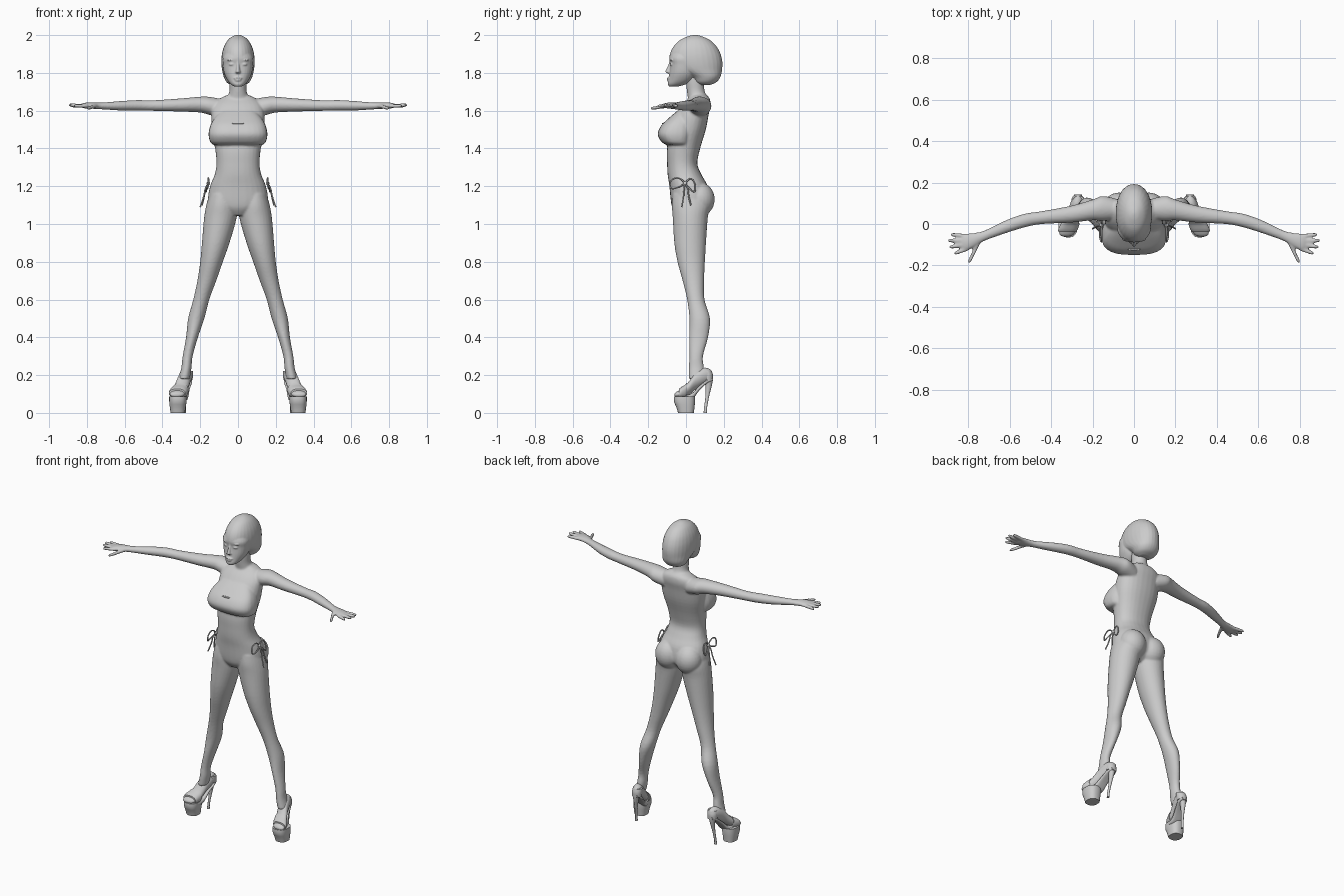
import bpy, bmesh
from math import sin, cos, pi
from mathutils import Vector

AXES = {'z': (0, 1), 'x': (1, 2), 'y': (0, 2)}  # axis of travel -> section plane


def spline(rows, steps=4):
    """Catmull-Rom interpolation of section rows."""
    out = []
    for i in range(len(rows) - 1):
        q = [rows[max(0, min(len(rows) - 1, i + k))] for k in (-1, 0, 1, 2)]
        for j in range(steps):
            t = j / steps
            out.append([0.5 * (2 * b + (c - a) * t + (2 * a - 5 * b + 4 * c - d) * t * t
                               + (3 * b - a - 3 * c + d) * t ** 3) for a, b, c, d in zip(*q)])
    return out + [list(rows[-1])]


def loft(bm, rows, axis='z', sides=(1,), p=2.0, n=28, steps=4):
    """Skin sections (cx, cy, cz, half_a, half_b); sides=(1,-1) mirrors in x."""
    i, j = AXES[axis]
    for s in sides:
        rings = []
        for r in spline(rows, steps):
            ring = []
            for k in range(n):
                c, d = cos(2 * pi * k / n), sin(2 * pi * k / n)
                v = Vector(r[:3])
                v[i] += max(r[3], .001) * abs(c) ** (2 / p) * (1 if c > 0 else -1)
                v[j] += max(r[4], .001) * abs(d) ** (2 / p) * (1 if d > 0 else -1)
                v.x *= s
                ring.append(bm.verts.new(v))
            rings.append(ring)
        for a, b in zip(rings, rings[1:]):
            for k in range(n):
                bm.faces.new((a[k], a[(k + 1) % n], b[(k + 1) % n], b[k]))
        bm.faces.new(rings[0])
        bm.faces.new(rings[-1])


def upright(rows):
    """(z, half_width, y_front, y_back) -> centred sections."""
    return [(0, (f + b) / 2, z, w, (b - f) / 2) for z, w, f, b in rows]


def ball(bm, c, r, sides=(1,)):
    for s in sides:
        vs = bmesh.ops.create_uvsphere(bm, u_segments=24, v_segments=14, radius=1)['verts']
        for v in vs:
            v.co = Vector((s * c[0] + v.co.x * r[0], c[1] + v.co.y * r[1], c[2] + v.co.z * r[2]))


def finish(bm, name, voxel=0, smooth=4):
    bmesh.ops.recalc_face_normals(bm, faces=bm.faces)
    me = bpy.data.meshes.new(name)
    bm.to_mesh(me)
    bm.free()
    ob = bpy.data.objects.new(name, me)
    bpy.context.collection.objects.link(ob)
    if voxel:
        m = ob.modifiers.new('fuse', 'REMESH')
        m.mode, m.voxel_size, m.use_smooth_shade = 'VOXEL', voxel, True
        m = ob.modifiers.new('soften', 'SMOOTH')
        m.factor, m.iterations = 0.5, smooth
    else:
        bpy.ops.object.select_all(action='DESELECT')
        ob.select_set(True)
        bpy.context.view_layer.objects.active = ob
        bpy.ops.object.shade_smooth_by_angle(angle=0.8)
    return ob


LR = (1, -1)

# body: torso
bm = bmesh.new()
loft(bm, upright([(1.045, .05, -.045, .06), (1.08, .12, -.07, .10), (1.12, .158, -.08, .125),
                  (1.2, .148, -.088, .115), (1.26, .124, -.097, .083), (1.32, .114, -.1, .06),
                  (1.4, .121, -.1, .075), (1.5, .138, -.08, .105), (1.58, .14, -.055, .12),
                  (1.63, .13, -.02, .13), (1.665, .095, .015, .125), (1.685, .05, .025, .105)]), p=2.25)
# bust with bandeau
loft(bm, upright([(1.42, .132, -.105, .03), (1.435, .148, -.13, .03), (1.475, .156, -.15, .04),
                  (1.52, .147, -.132, .04), (1.56, .125, -.092, .04), (1.6, .09, -.045, .04)]), p=2.8)
# buttocks
ball(bm, (.072, .072, 1.13), (.082, .08, .09), LR)
# neck
loft(bm, upright([(1.63, .09, .01, .13), (1.665, .062, .01, .12), (1.7, .046, .005, .1),
                  (1.75, .045, .0, .095), (1.8, .045, .0, .1)]))
# legs: z, x_inner, x_outer, y_front, y_back
leg = [(1.16, .02, .15, -.07, .1), (1.1, .008, .168, -.075, .125), (1.03, .008, .18, -.07, .115),
       (.9, .045, .191, -.062, .106), (.8, .08, .2, -.045, .1), (.7, .115, .215, -.018, .096),
       (.6, .152, .237, .006, .098), (.5, .178, .264, .018, .127), (.4, .212, .275, .017, .117),
       (.3, .24, .293, .018, .09), (.24, .246, .3, .015, .095), (.18, .255, .315, .015, .1)]
loft(bm, [((a + b) / 2, (f + k) / 2, z, (b - a) / 2, (k - f) / 2) for z, a, b, f, k in leg], sides=LR)
# arms and palms
loft(bm, [(.08, .07, 1.61, .05, .05), (.15, .075, 1.625, .06, .048), (.2, .068, 1.632, .05, .042),
          (.3, .048, 1.63, .041, .035), (.45, .03, 1.627, .031, .028), (.53, .016, 1.628, .033, .028),
          (.62, -.014, 1.626, .031, .025), (.72, -.056, 1.625, .025, .018), (.77, -.077, 1.627, .034, .017),
          (.81, -.088, 1.627, .041, .015), (.828, -.09, 1.627, .03, .01)], 'x', LR)
# fingers and thumb: start xy, end xy, end z
for x0, y0, x1, y1, z1 in ((.80, -.06, .885, -.05, 1.625), (.81, -.08, .898, -.08, 1.63),
                           (.81, -.1, .892, -.112, 1.63), (.80, -.118, .868, -.143, 1.625),
                           (.75, -.09, .797, -.188, 1.612)):
    rows = []
    for t, r in ((0, .011), (.5, .0105), (.9, .009), (1, .004)):
        rows.append((x0 + (x1 - x0) * t, y0 + (y1 - y0) * t, 1.625 + (z1 - 1.625) * t, r, r))
    loft(bm, rows, 'y' if x0 < .76 else 'x', LR, n=12)
finish(bm, 'body', .006, 5)

# head: cranium, face, nose, lips, brow, ears
bm = bmesh.new()
loft(bm, upright([(1.735, .035, .07, .125), (1.75, .06, .045, .16), (1.78, .076, .02, .183),
                  (1.82, .085, -.06, .191), (1.86, .088, -.087, .192), (1.9, .085, -.085, .183),
                  (1.94, .074, -.066, .162), (1.975, .053, -.03, .125), (1.995, .026, .015, .08),
                  (2.001, .004, .045, .055)]), p=2.1)
loft(bm, upright([(1.727, .018, -.088, -.045), (1.74, .038, -.096, 0), (1.765, .058, -.092, .04),
                  (1.8, .074, -.088, .06), (1.845, .08, -.084, .06), (1.88, .08, -.088, .06),
                  (1.92, .06, -.07, .06)]), p=2.15)
loft(bm, upright([(1.797, .012, -.096, -.07), (1.805, .014, -.11, -.07), (1.815, .011, -.107, -.07),
                  (1.85, .007, -.091, -.07), (1.87, .006, -.088, -.07)]), n=12)
ball(bm, (0, -.091, 1.772), (.022, .01, .006))
ball(bm, (0, -.09, 1.761), (.018, .011, .006))
ball(bm, (.032, -.076, 1.845), (.016, .009, .007), LR)
ball(bm, (.034, -.074, 1.868), (.024, .011, .005), LR)
finish(bm, 'head', .004, 3)

# bandeau seam
bm = bmesh.new()
ball(bm, (0, -.121, 1.532), (.033, .006, .004))
finish(bm, 'bandeau_seam')

# feet
bm = bmesh.new()
loft(bm, [(.27, .138, .2, .012, .02), (.272, .122, .2, .026, .034), (.277, .09, .193, .033, .045),
          (.288, .05, .168, .034, .045), (.302, .015, .13, .038, .036), (.316, -.02, .106, .042, .024),
          (.325, -.05, .097, .034, .015), (.328, -.06, .095, .014, .006)], 'y', LR)
finish(bm, 'feet')

# shoe platforms
bm = bmesh.new()
loft(bm, [(.319, 0, 0, .038, .042), (.319, -.003, .03, .042, .048), (.318, -.008, .06, .046, .056),
          (.318, -.008, .088, .046, .056)], sides=LR, p=2.5, steps=2)
finish(bm, 'shoe_platforms')

# arched soles
bm = bmesh.new()
loft(bm, [(.27, .142, .178, .018, .008), (.273, .11, .165, .03, .01), (.285, .07, .13, .03, .012),
          (.3, .03, .085, .036, .018), (.315, -.015, .075, .044, .015)], 'y', LR, p=3)
finish(bm, 'shoe_soles')

# heels
bm = bmesh.new()
loft(bm, [(.272, .117, .185, .026, .025), (.274, .12, .15, .016, .018), (.278, .113, .09, .009, .01),
          (.283, .104, .03, .007, .008), (.284, .102, 0, .008, .009)], sides=LR, n=16)
finish(bm, 'shoe_heels')

# toe straps and heel counters
bm = bmesh.new()
loft(bm, [(.322, -.038, .103, .043, .024), (.318, -.025, .107, .047, .03), (.31, -.005, .113, .046, .036),
          (.305, .005, .12, .043, .038)], 'y', LR, p=2.4)
finish(bm, 'toe_straps')
bm = bmesh.new()
loft(bm, [(.271, .115, .175, .03, .028), (.27, .112, .2, .032, .031), (.268, .108, .222, .03, .028)], sides=LR)
finish(bm, 'heel_counters')


# hip bows: loops and hanging tails
def cord(name, pts, r=.004):
    cu = bpy.data.curves.new(name, 'CURVE')
    cu.dimensions, cu.bevel_depth, cu.bevel_resolution, cu.resolution_u = '3D', r, 2, 6
    cu.use_fill_caps = True
    for s in LR:
        sp = cu.splines.new('NURBS')
        sp.points.add(len(pts) - 1)
        for q, (x, y, z) in zip(sp.points, pts):
            q.co = (s * x, y, z, 1)
        sp.use_endpoint_u, sp.order_u = True, 3
    bpy.context.collection.objects.link(bpy.data.objects.new(name, cu))


cord('bow_loop_front', [(.155, -.005, 1.215), (.158, -.03, 1.25), (.155, -.085, 1.235),
                        (.16, -.085, 1.185), (.168, -.045, 1.19), (.158, -.005, 1.213)])
cord('bow_loop_back', [(.155, -.005, 1.215), (.158, .02, 1.25), (.158, .05, 1.22),
                       (.17, .05, 1.165), (.17, .025, 1.18), (.158, -.005, 1.213)])
cord('bow_tail_front', [(.157, -.005, 1.215), (.175, -.01, 1.19), (.178, -.012, 1.15), (.2, -.022, 1.09)])
cord('bow_tail_back', [(.157, -.005, 1.215), (.172, .012, 1.19), (.178, .012, 1.15), (.19, .026, 1.1)])
bm = bmesh.new()
ball(bm, (.157, -.005, 1.215), (.009, .011, .011), LR)
finish(bm, 'bow_knots')
